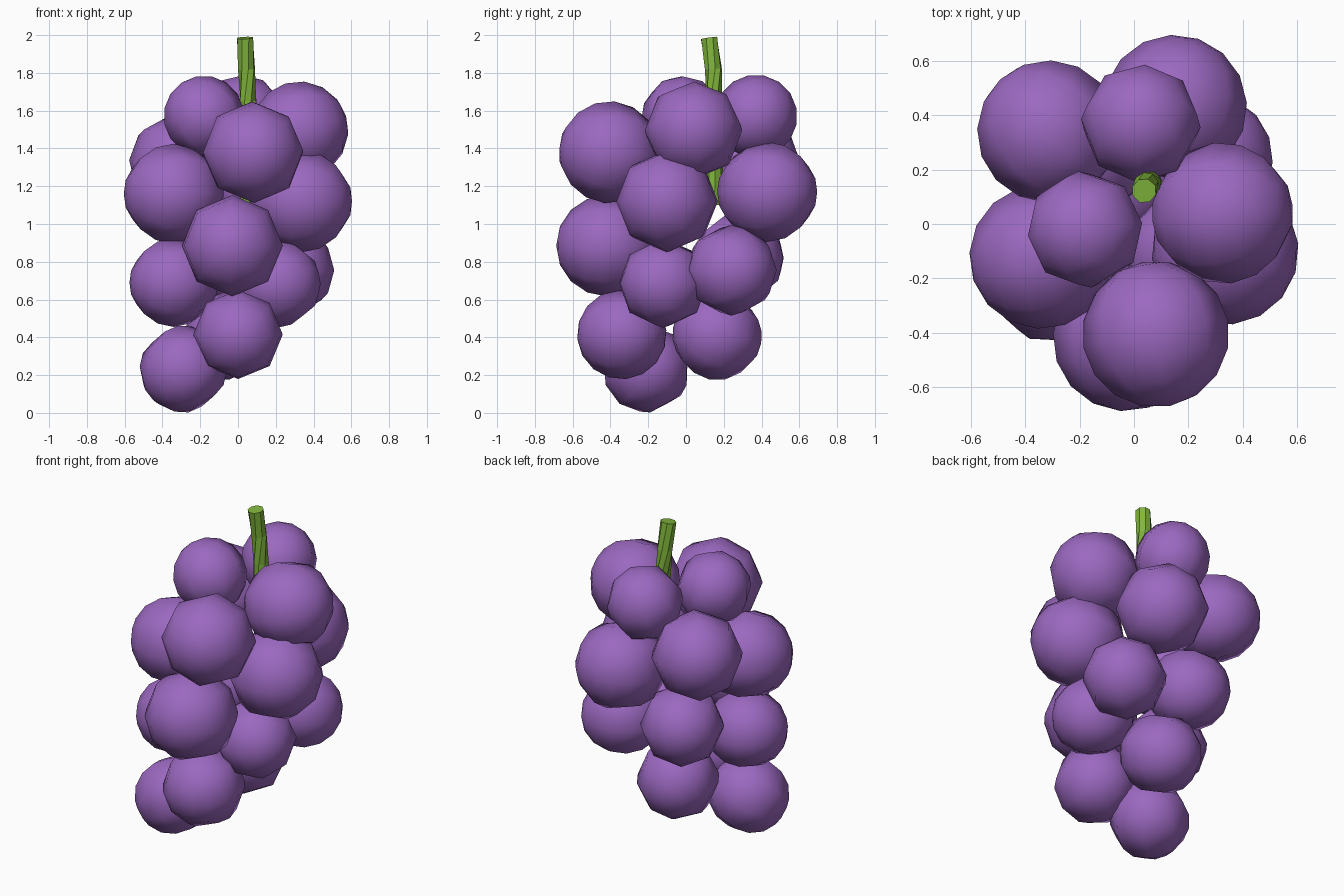
import bpy
import bmesh
from mathutils import Vector, Matrix

cube = bpy.data.objects.get("Cube")
if cube:
    bpy.data.objects.remove(cube)


def material(name, rgb):
    mat = bpy.data.materials.new(name)
    mat.use_nodes = True
    mat.diffuse_color = (*rgb, 1)
    mat.node_tree.nodes["Principled BSDF"].inputs["Base Color"].default_value = (*rgb, 1)
    return mat


purple = material("grape_purple", (0.33, 0.14, 0.53))
green = material("stem_green", (0.22, 0.47, 0.045))


def add_object(name, bm, mat, smooth):
    mesh = bpy.data.meshes.new(name)
    bm.to_mesh(mesh)
    bm.free()
    mesh.materials.append(mat)
    for face in mesh.polygons:
        face.use_smooth = smooth
    obj = bpy.data.objects.new(name, mesh)
    bpy.context.collection.objects.link(obj)
    return obj


def grape(name, x, y, z, radius, lift=0.0):
    """Eight-sided ball whose pole points out of the bunch, tilted by lift."""
    outward = Vector((x, y, 0)).normalized() + Vector((0, 0, lift))
    turn = outward.to_track_quat('Z', 'Y').to_matrix().to_4x4()
    bm = bmesh.new()
    bmesh.ops.create_uvsphere(bm, u_segments=8, v_segments=8, radius=radius,
                              matrix=Matrix.Translation((x, y, z)) @ turn)
    add_object(name, bm, purple, True)


# Grapes, from the top of the bunch to the tip
grapes = [
    ("top_right", -0.18, -0.02, 1.57, 0.215, 1.5),
    ("top_back", 0.025, 0.37, 1.57, 0.22, 1.5),
    ("top_left", 0.325, 0.04, 1.495, 0.26, 0.3),
    ("upper_front", 0.08, -0.405, 1.38, 0.27, 0.1),
    ("upper_back_right", -0.315, 0.34, 1.32, 0.262, 0.1),
    ("upper_back_left", 0.15, 0.43, 1.17, 0.265, 0.0),
    ("middle_right", -0.34, -0.12, 1.16, 0.265, 0.0),
    ("middle_left", 0.335, -0.1, 1.12, 0.27, 0.0),
    ("middle_front", -0.03, -0.42, 0.885, 0.268, 0.0),
    ("middle_back", -0.17, 0.28, 0.82, 0.24, 0.0),
    ("lower_back_left", 0.27, 0.24, 0.755, 0.24, 0.0),
    ("lower_right", -0.34, -0.12, 0.69, 0.235, 0.0),
    ("lower_left", 0.205, -0.12, 0.685, 0.235, 0.0),
    ("bottom_front", 0.0, -0.34, 0.415, 0.237, -0.1),
    ("bottom_back", -0.06, 0.165, 0.41, 0.237, -0.2),
    ("tip", -0.29, -0.21, 0.232, 0.232, -0.6),
]
for label, *values in grapes:
    grape(label + "_grape", *values)

# Stem: an eight-sided tube, slightly bent towards the front at the top
path = [Vector(p) for p in ((0.06, 0.15, 1.1), (0.055, 0.15, 1.65),
                            (0.045, 0.145, 1.82), (0.037, 0.122, 1.985))]
bm = bmesh.new()
rings = []
for i, point in enumerate(path):
    along = path[min(i + 1, len(path) - 1)] - path[max(i - 1, 0)]
    turn = along.to_track_quat('Z', 'Y').to_matrix().to_4x4()
    made = bmesh.ops.create_circle(bm, segments=8, radius=0.046,
                                   matrix=Matrix.Translation(point) @ turn)
    rings.append(made["verts"])
for low, high in zip(rings, rings[1:]):
    for k in range(8):
        n = (k + 1) % 8
        bm.faces.new((low[k], low[n], high[n], high[k]))
bm.faces.new(rings[0])
bm.faces.new(rings[-1])
bmesh.ops.recalc_face_normals(bm, faces=bm.faces)
add_object("stem", bm, green, False)
